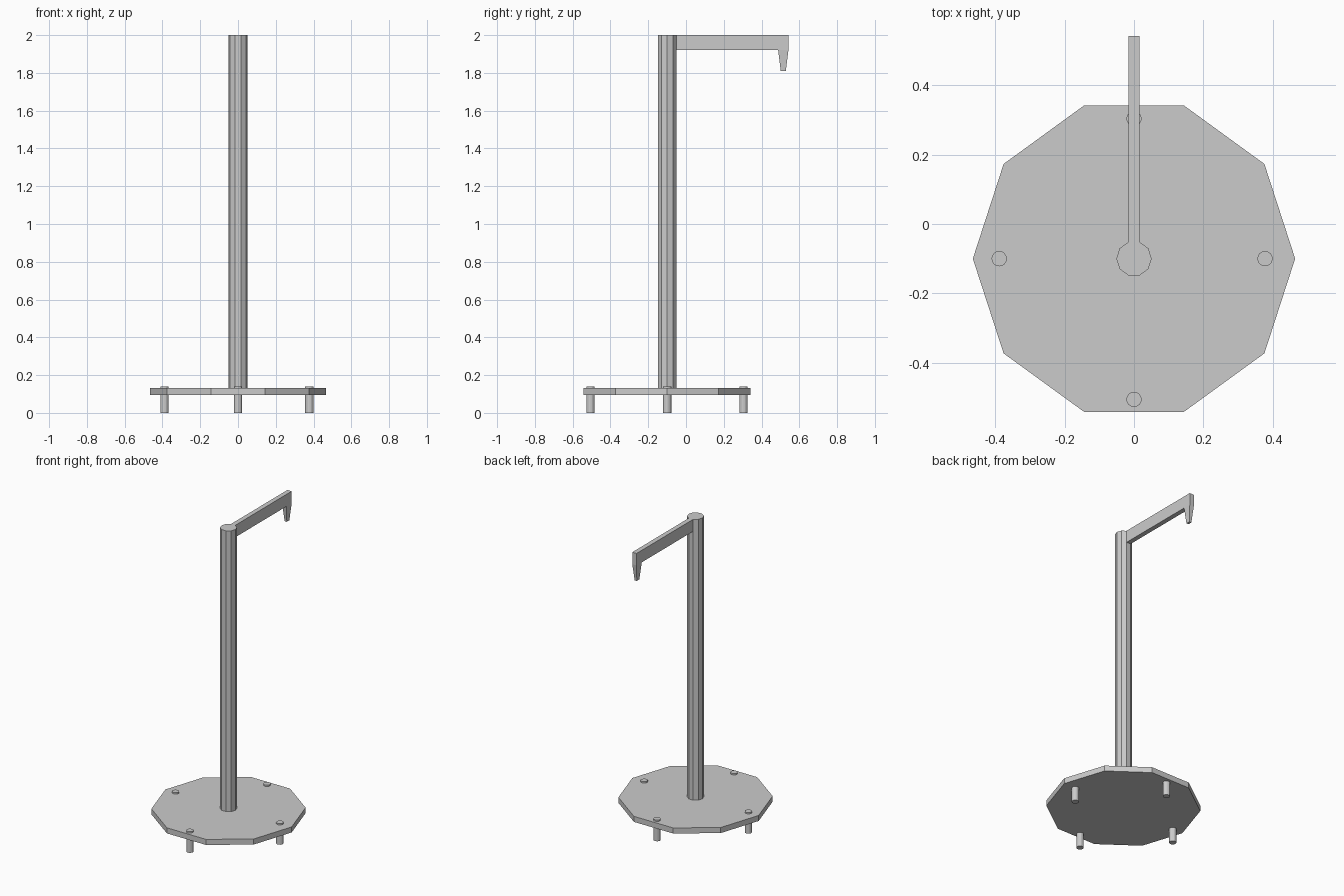
import bpy, bmesh
from math import cos, sin, pi
from mathutils import Vector

if "Cube" in bpy.data.objects:
    bpy.data.objects.remove(bpy.data.objects["Cube"])

CY = -0.1  # y of the stand's axis


def finish(name, bm):
    bmesh.ops.recalc_face_normals(bm, faces=bm.faces)
    mesh = bpy.data.meshes.new(name)
    bm.to_mesh(mesh)
    bm.free()
    obj = bpy.data.objects.new(name, mesh)
    bpy.context.collection.objects.link(obj)
    return obj


def polygon(bm, x, y, z, r, n):
    return bm.faces.new([bm.verts.new((x + r * cos(2 * pi * i / n),
                                       y + r * sin(2 * pi * i / n), z))
                         for i in range(n)])


def extrude(bm, face, offset):
    """Pull a face along offset and return the new end face."""
    new = bmesh.ops.extrude_discrete_faces(bm, faces=[face])["faces"][0]
    bmesh.ops.translate(bm, verts=new.verts, vec=Vector(offset))
    return new


def prism(name, x, y, z0, z1, r, n):
    bm = bmesh.new()
    polygon(bm, x, y, z0, r, n)
    top = polygon(bm, x, y, z1, r, n)
    bottom = [f for f in bm.faces if f is not top][0]
    a, b = list(bottom.verts), list(top.verts)
    for i in range(n):
        j = (i + 1) % n
        bm.faces.new((a[i], a[j], b[j], b[i]))
    return finish(name, bm)


# Ten-sided base plate
prism("base_plate", 0, CY, 0.095, 0.132, 0.465, 10)

# Four feet, passing through the plate
for name, x, y in (("left_foot", -0.389, CY), ("right_foot", 0.378, CY),
                   ("back_foot", 0, 0.304), ("front_foot", 0, -0.506)):
    prism(name, x, y, 0, 0.141, 0.022, 16)

# Pole, with the arm pulled from its back facet and the hook from the arm
bm = bmesh.new()
cap = polygon(bm, 0, CY, 0.132, 0.051, 10)
cap = extrude(bm, cap, (0, 0, 1.92 - 0.132))
cap = extrude(bm, cap, (0, 0, 0.08))
bm.normal_update()
facet = max((f for f in bm.faces if len(f.verts) == 4),
            key=lambda f: f.calc_center_median().y * 10 + f.calc_center_median().z)
start = facet.calc_center_median().y
end = extrude(bm, facet, (0, 0.488 - start, 0))
end = extrude(bm, end, (0, 0.054, 0))
bm.normal_update()
under = min((f for f in bm.faces if f.calc_center_median().y > 0.5),
            key=lambda f: f.calc_center_median().z)
tip = extrude(bm, under, (0, 0, -0.11))
centre = tip.calc_center_median()
for v in tip.verts:
    v.co = centre + (v.co - centre) * 0.5
finish("pole_with_hook_arm", bm)
